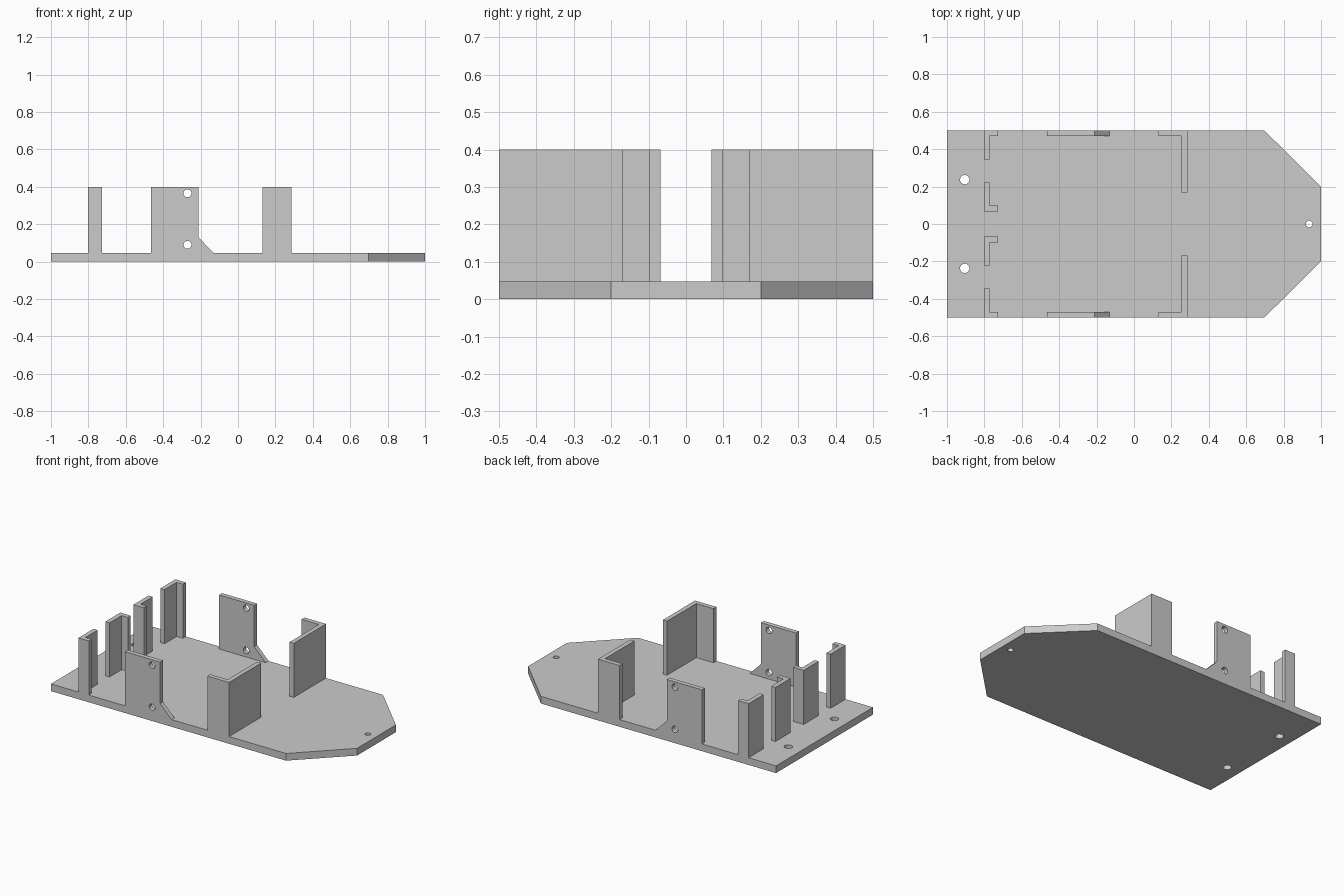
import bpy, bmesh
from mathutils import Matrix, Vector

if "Cube" in bpy.data.objects:
    bpy.data.objects.remove(bpy.data.objects["Cube"])

grey = bpy.data.materials.new("light grey")
grey.diffuse_color = (0.6, 0.6, 0.6, 1)
grey.use_nodes = True
grey.node_tree.nodes["Principled BSDF"].inputs["Base Color"].default_value = grey.diffuse_color

BASE, TOP, WALL = 0.047, 0.40, 0.03   # plate thickness, wall top, wall thickness
SIDE = 0.5                            # half width of the plate


def prism(name, points, offset):
    """Close a planar outline and extrude it along offset."""
    bm = bmesh.new()
    face = bm.faces.new([bm.verts.new(p) for p in points])
    ext = bmesh.ops.extrude_face_region(bm, geom=[face], use_keep_orig=True)
    moved = [g for g in ext["geom"] if isinstance(g, bmesh.types.BMVert)]
    bmesh.ops.translate(bm, verts=moved, vec=Vector(offset))
    bmesh.ops.recalc_face_normals(bm, faces=bm.faces)
    mesh = bpy.data.meshes.new(name)
    bm.to_mesh(mesh)
    bm.free()
    mesh.materials.append(grey)
    obj = bpy.data.objects.new(name, mesh)
    bpy.context.collection.objects.link(obj)
    return obj


def drill(obj, centre, radius, axis):
    """Cut a round through hole along Y or Z."""
    bm = bmesh.new()
    rot = Matrix.Rotation(1.5707963, 4, 'X') if axis == 'Y' else Matrix()
    bmesh.ops.create_cone(bm, cap_ends=True, segments=32, radius1=radius, radius2=radius,
                          depth=0.2, matrix=Matrix.Translation(centre) @ rot)
    mesh = bpy.data.meshes.new("hole_cutter")
    bm.to_mesh(mesh)
    bm.free()
    mesh.materials.append(grey)
    cutter = bpy.data.objects.new("hole_cutter", mesh)
    cutter.hide_render = True
    bpy.context.collection.objects.link(cutter)
    mod = obj.modifiers.new("hole", 'BOOLEAN')
    mod.operation, mod.solver, mod.object = 'DIFFERENCE', 'EXACT', cutter
    bpy.context.view_layer.objects.active = obj
    bpy.ops.object.modifier_apply(modifier=mod.name)
    bpy.data.objects.remove(cutter)


def upright(name, outline, side):
    """Extrude a plan outline from the plate up to the wall top."""
    return prism(name, [(x, y * side, BASE) for x, y in outline], (0, 0, TOP - BASE))


# Base plate with a tapered nose and three mounting holes
half = [(-1, -SIDE), (0.697, -SIDE), (1, -0.2)]
outline = half + [(x, -y) for x, y in reversed(half)]
plate = prism("base_plate", [(x, y, 0) for x, y in outline], (0, 0, BASE))
for x, y, r in ((-0.905, 0.237, 0.025), (-0.905, -0.237, 0.025), (0.937, 0, 0.018)):
    drill(plate, (x, y, 0.02), r, 'Z')

X0, X1 = -0.802, -0.727   # rear brackets
F0, F1 = 0.13, 0.285      # front brackets
inner = SIDE - WALL
for side, tag in ((1, "left"), (-1, "right")):
    # Rear brackets: an outer corner and an inner one facing it
    upright("rear_outer_bracket_" + tag,
            [(X0, SIDE), (X1, SIDE), (X1, inner), (X0 + WALL, inner),
             (X0 + WALL, 0.345), (X0, 0.345)], side)
    upright("rear_inner_bracket_" + tag,
            [(X0, 0.068), (X1, 0.068), (X1, 0.098), (X0 + WALL, 0.098),
             (X0 + WALL, 0.223), (X0, 0.223)], side)
    # Front corner bracket
    upright("front_bracket_" + tag,
            [(F0, SIDE), (F1, SIDE), (F1, 0.168), (F1 - WALL, 0.168),
             (F1 - WALL, inner), (F0, inner)], side)
    # Side mount with a sloped foot and two screw holes
    profile = [(-0.465, BASE), (-0.13, BASE), (-0.212, 0.13), (-0.212, TOP), (-0.465, TOP)]
    mount = prism("side_mount_" + tag, [(x, side * SIDE, z) for x, z in profile],
                  (0, -side * WALL, 0))
    for z in (0.09, 0.365):
        drill(mount, (-0.27, side * (SIDE - WALL / 2), z), 0.021, 'Y')
